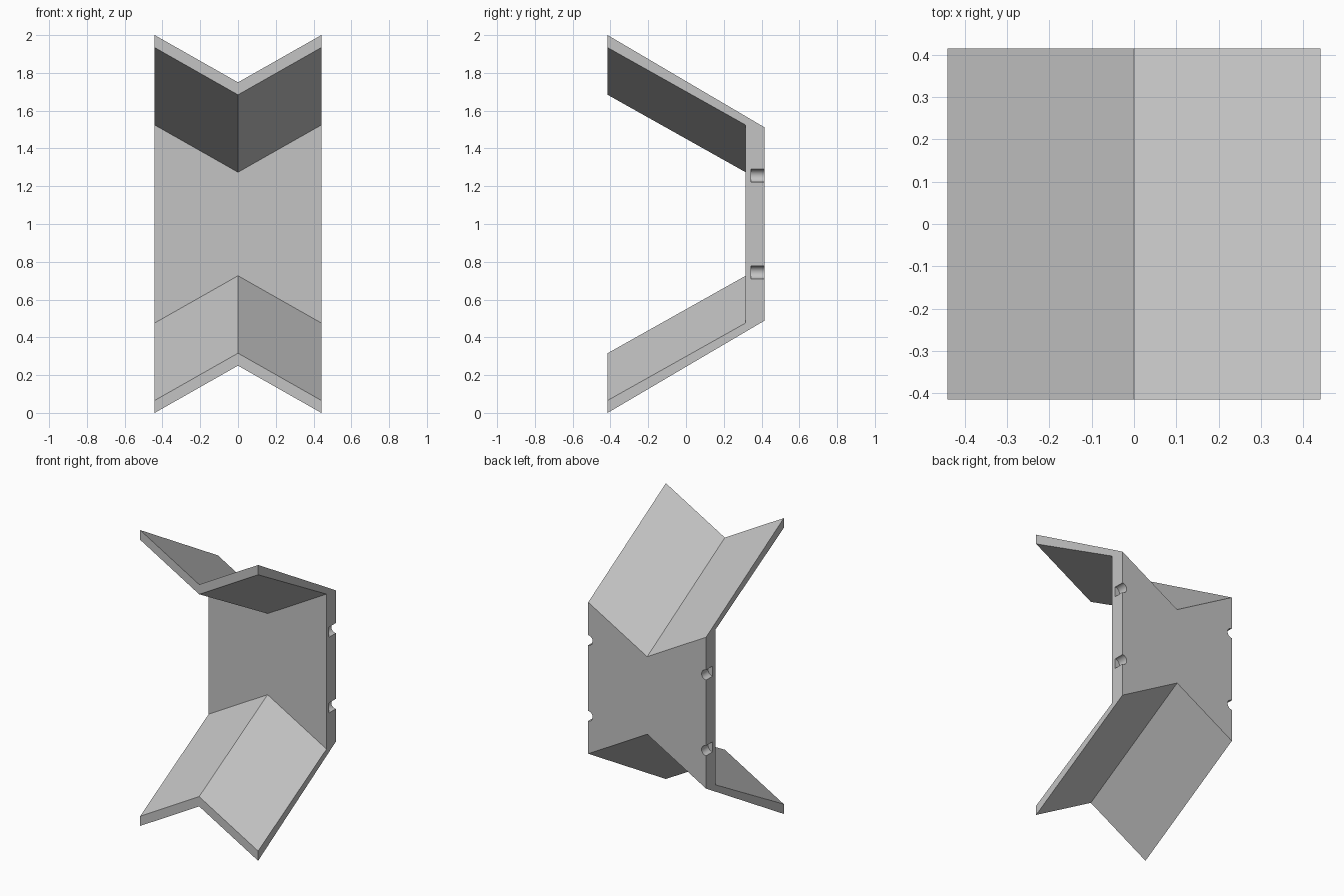
import bpy, bmesh, math

cube = bpy.data.objects.get("Cube")
if cube:
    bpy.data.objects.remove(cube, do_unlink=True)

HALF_W = 0.441      # half width of the bracket
PEAK = 0.25         # how far the fold line shifts toward mid height
MID = 1.0           # mid height, mirror plane of top and bottom

# One colour
grey = bpy.data.materials.new("light_grey")
grey.use_nodes = True
colour = (0.55, 0.55, 0.55, 1)
grey.diffuse_color = colour
grey.node_tree.nodes["Principled BSDF"].inputs["Base Color"].default_value = colour

# Upper half of the C-shaped side profile: (y, height above middle)
upper = [(0.316, 0.524), (-0.415, 0.934), (-0.415, 1.0), (0.415, 0.512)]
profile = upper + [(y, -h) for y, h in reversed(upper)]


def section(bm, x, shift):
    """One ring of the profile, with both wings shifted toward the middle."""
    return [bm.verts.new((x, y, MID + h - math.copysign(shift, h)))
            for y, h in profile]


# Bracket body: back plate with two folded wings
bm = bmesh.new()
rings = [section(bm, -HALF_W, 0), section(bm, 0, PEAK), section(bm, HALF_W, 0)]
n = len(profile)
for a, b in zip(rings, rings[1:]):
    for i in range(n):
        j = (i + 1) % n
        bm.faces.new((a[i], a[j], b[j], b[i]))
# Side ends: upper wing, plate edge, lower wing
for ring in (rings[0], rings[2]):
    for ids in ((0, 1, 2, 3), (0, 3, 4, 7), (4, 5, 6, 7)):
        bm.faces.new([ring[i] for i in ids])
bmesh.ops.recalc_face_normals(bm, faces=bm.faces)
mesh = bpy.data.meshes.new("folded_bracket")
bm.to_mesh(mesh)
bm.free()
mesh.materials.append(grey)
bracket = bpy.data.objects.new("folded_bracket", mesh)
bpy.context.collection.objects.link(bracket)

# Half-round notches cut into the rear side edges of the plate
for x in (-HALF_W, HALF_W):
    for z in (MID - 0.256, MID + 0.256):
        bpy.ops.mesh.primitive_cylinder_add(
            vertices=32, radius=0.034, depth=0.2,
            location=(x, 0.445, z), rotation=(math.pi / 2, 0, 0))
        cutter = bpy.context.object
        cutter.name = "notch_cutter"
        cutter.hide_render = True
        cutter.data.materials.append(grey)
        cut = bracket.modifiers.new("notch", 'BOOLEAN')
        cut.operation = 'DIFFERENCE'
        cut.solver = 'EXACT'
        cut.object = cutter
        bpy.context.view_layer.objects.active = bracket
        bpy.ops.object.modifier_apply(modifier=cut.name)
        bpy.data.objects.remove(cutter, do_unlink=True)

# Smooth notch walls, sharp folds
bpy.ops.object.select_all(action='DESELECT')
bracket.select_set(True)
bpy.context.view_layer.objects.active = bracket
bpy.ops.object.shade_smooth_by_angle(angle=math.radians(30))
